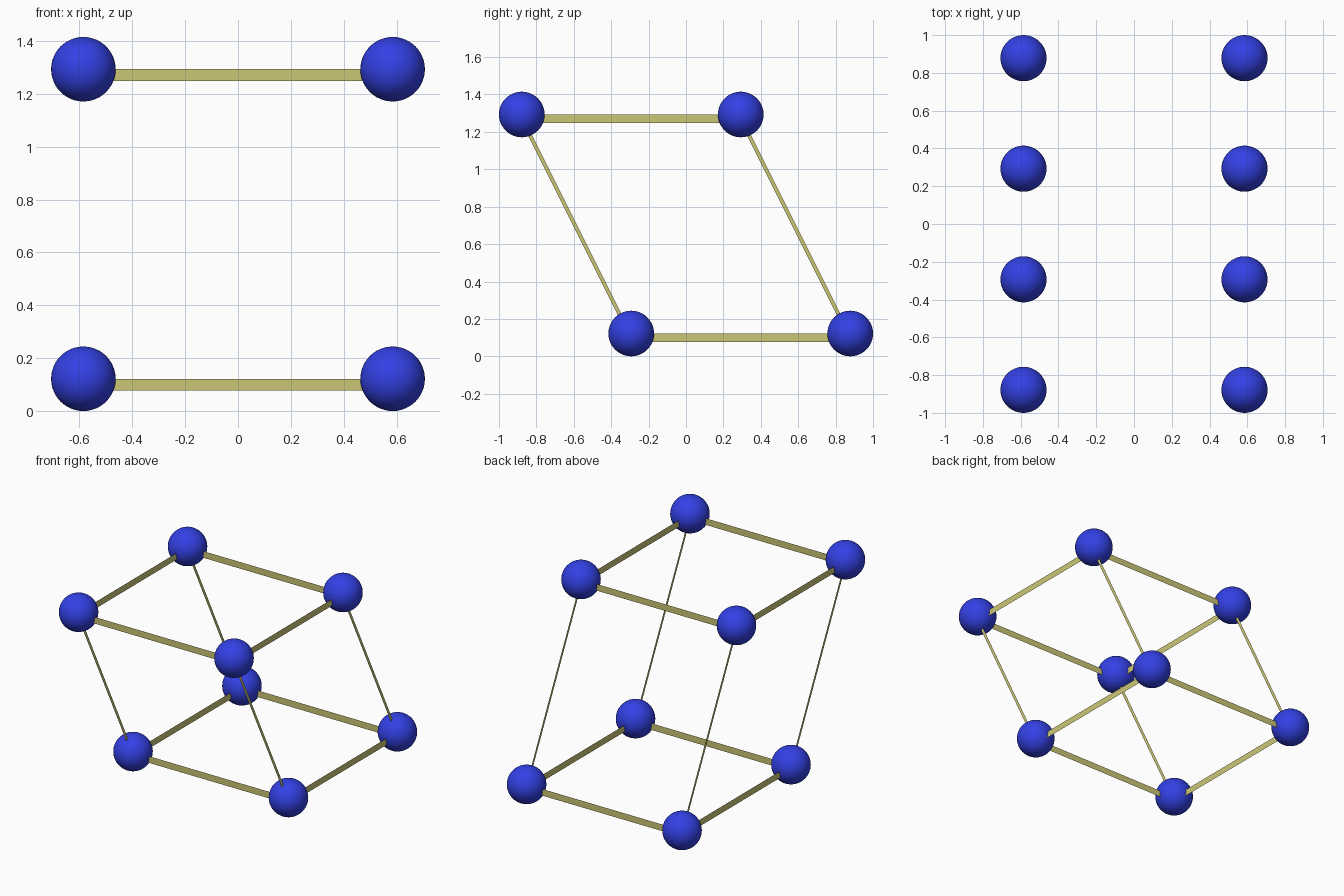
import bpy
from mathutils import Vector

if "Cube" in bpy.data.objects:
    bpy.data.objects.remove(bpy.data.objects["Cube"])

R = 0.122       # ball radius
H = 0.585       # half of the cell edge in x
STRIP = 0.045   # strip height below the ball centres


def material(name, rgb):
    m = bpy.data.materials.new(name)
    m.diffuse_color = (*rgb, 1.0)
    m.use_nodes = True
    m.node_tree.nodes["Principled BSDF"].inputs["Base Color"].default_value = m.diffuse_color
    return m


blue = material("blue", (0.033, 0.052, 0.78))
straw = material("straw yellow", (0.60, 0.57, 0.18))


# Corner of the sheared cube; i, j, k are 0 or 1
def corner(i, j, k):
    return Vector(((2 * i - 1) * H, -0.293 + 1.171 * j - 0.585 * k, R + 1.171 * k))


# Balls on the eight corners
corners = [(i, j, k) for i in (0, 1) for j in (0, 1) for k in (0, 1)]
for c in corners:
    bpy.ops.mesh.primitive_uv_sphere_add(segments=48, ring_count=24, radius=R, location=corner(*c))
    ball = bpy.context.object
    ball.name = "corner_ball"
    ball.data.materials.append(blue)
    bpy.ops.object.shade_smooth()

# Paper-thin upright strips along the twelve edges, hanging below the edge lines
drop = Vector((0, 0, -STRIP))
for c in corners:
    for axis, label in enumerate(("cross_strip", "side_strip", "slanted_strip")):
        if c[axis]:
            continue
        d = list(c)
        d[axis] = 1
        a, b = corner(*c), corner(*d)
        mesh = bpy.data.meshes.new(label)
        mesh.from_pydata([a, b, b + drop, a + drop], [], [(0, 1, 2, 3)])
        mesh.materials.append(straw)
        bpy.context.collection.objects.link(bpy.data.objects.new(label, mesh))
